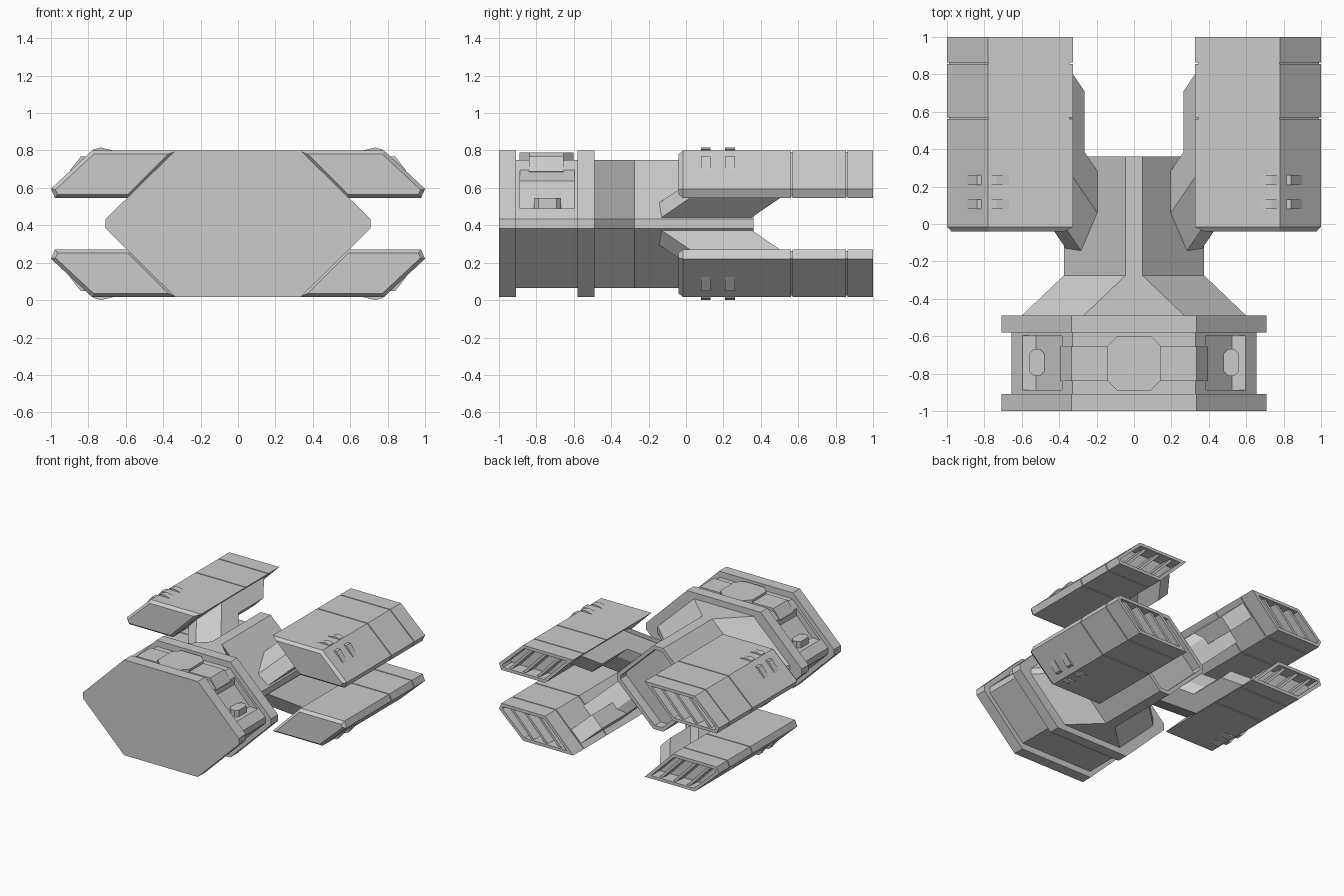
import bpy, math
from mathutils import Vector

if "Cube" in bpy.data.objects:
    bpy.data.objects.remove(bpy.data.objects["Cube"])

ZC = 0.408  # height of the horizontal symmetry plane


def skin(name, rings, sx=1, sz=1):
    """Join rings of 3D points (z relative to ZC) into a capped solid."""
    n = len(rings[0])
    verts = [(x * sx, y, z * sz + ZC) for r in rings for x, y, z in r]
    faces = [list(range(n))[::-1], list(range(len(verts) - n, len(verts)))]
    for k in range(len(rings) - 1):
        for i in range(n):
            j = (i + 1) % n
            faces.append([k * n + i, k * n + j, (k + 1) * n + j, (k + 1) * n + i])
    me = bpy.data.meshes.new(name)
    me.from_pydata(verts, [], faces)
    ob = bpy.data.objects.new(name, me)
    bpy.context.collection.objects.link(ob)
    import bmesh
    bm = bmesh.new()
    bm.from_mesh(me)
    bmesh.ops.recalc_face_normals(bm, faces=bm.faces)
    bm.to_mesh(me)
    bm.free()
    return ob


def inset(pts, d):
    """Offset a convex outline inward by d."""
    n = len(pts)
    P = [Vector(p) for p in pts]
    area = sum(P[i].x * P[(i + 1) % n].y - P[(i + 1) % n].x * P[i].y for i in range(n))
    s = 1 if area > 0 else -1
    nor = []
    for i in range(n):
        e = (P[(i + 1) % n] - P[i]).normalized()
        nor.append(Vector((-e.y, e.x)) * s)
    return [tuple(P[i] + (nor[i - 1] + nor[i]) * d / (1 + nor[i - 1].dot(nor[i])))
            for i in range(n)]


def loft(name, sections, sx=1, sz=1):
    """Sections are (y, [(x, z), ...])."""
    return skin(name, [[(x, y, z) for x, z in pts] for y, pts in sections], sx, sz)


def hexa(top, side, h, e=0.025):
    return [(-top, h), (top, h), (side, e), (side, -e), (top, -h), (-top, -h), (-side, -e), (-side, e)]


def tag(sx, sz):
    return ("right" if sx > 0 else "left") + ("_upper" if sz > 0 else "_lower")


# front hull: core between two flanges
plate = hexa(0.335, 0.708, 0.392)
loft("front_flange", [(-1, plate), (-0.908, plate)])
loft("rear_flange", [(-0.58, plate), (-0.49, plate)])
core = hexa(0.33, 0.655, 0.342)
hull = loft("hull_core", [(-0.99, core), (-0.5, core)])

# tapering neck and long boom with recessed end
boom = hexa(0.045, 0.375, 0.342)
loft("boom", [(-0.5, hexa(0.27, 0.6, 0.342)), (-0.49, hexa(0.27, 0.6, 0.342)),
              (-0.275, boom), (0.36, boom), (0.36, inset(boom, 0.03)), (0.28, inset(boom, 0.03))])

# band and octagonal cap on top of the hull
band = [(-0.395, 0.28), (-0.335, 0.36), (0.335, 0.36), (0.395, 0.28), (0.3, 0.25), (-0.3, 0.25)]
loft("top_band", [(-0.84, band), (-0.655, band)])


def octagon(name, cx, cy, rx, ry, c, z0, z1):
    p = [(rx, ry - c), (rx - c, ry), (c - rx, ry), (-rx, ry - c),
         (-rx, c - ry), (c - rx, -ry), (rx - c, -ry), (rx, c - ry)]
    skin(name, [[(cx + x, cy + y, z) for x, y in p] for z in (z0, z1)])


octagon("top_cap", 0, -0.745, 0.145, 0.145, 0.055, 0.3, 0.38)

# side pockets cut into the upper slopes, each with a knob
for sx in (1, -1):
    side = "right" if sx > 0 else "left"
    p = [(0.385, 0.45), (0.385, 0.228), (0.525, 0.083), (0.6, 0.083), (0.8, 0.083), (0.8, 0.45)]
    cutter = loft(side + "_pocket_cutter", [(-0.887, p), (-0.597, p)], sx)
    cutter.hide_render = True
    cutter.hide_viewport = True
    m = hull.modifiers.new("pocket", "BOOLEAN")
    m.object = cutter
    m.solver = "EXACT"
    octagon(side + "_knob", 0.52 * sx, -0.74, 0.042, 0.072, 0.025, 0.06, 0.137)

# four engine pods with pylons
pod = [(0.325, 0.392), (0.78, 0.392), (1.0, 0.187), (0.978, 0.137), (0.58, 0.137)]
foot = [(0.365, -0.13), (0.285, -0.14), (0.2, 0.065), (0.2, 0.29), (0.25, 0.352), (0.365, 0.352)]
for sx in (1, -1):
    for sz in (1, -1):
        t = tag(sx, sz)
        secs = [(-0.04, inset(pod, 0.02)), (-0.015, pod)]
        for y in (0.565, 0.86):  # panel grooves
            secs += [(y - 0.004, pod), (y - 0.004, inset(pod, 0.008)),
                     (y + 0.004, inset(pod, 0.008)), (y + 0.004, pod)]
        rim = inset(pod, 0.025)
        secs += [(1.0, pod), (1.0, rim), (0.89, rim)]
        loft(t + "_pod", secs, sx, sz)

        # slanted bars inside the exhaust
        for k, x in enumerate((0.43, 0.555, 0.68)):
            bar = [(x, 0.375), (x + 0.045, 0.375), (x + 0.255, 0.155), (x + 0.21, 0.155)]
            loft(f"{t}_exhaust_bar_{k}", [(0.88, bar), (0.98, inset(bar, 0.006))], sx, sz)

        # swept pylon and the mounting pad on the pod's inner face
        def swept(pts, a, b):
            return [[(x + d, y + 1.47 * d, 0.40 - x + d) for x, y in pts] for d in (a, b)]
        skin(t + "_pylon", swept(foot, -0.015, 0.17), sx, sz)
        pad = [(0.2, 0.1), (0.2, 0.615), (0.29, 0.615), (0.29, 0.1)]
        skin(t + "_pylon_pad", swept(pad, 0.065, 0.17), sx, sz)

        # small wedge vents on top and slope
        flat = [(0.66, 0.39), (0.735, 0.408), (0.775, 0.396), (0.765, 0.375)]
        slope = [(0.81, 0.36), (0.84, 0.36), (0.9, 0.284), (0.865, 0.28)]
        for k, y in enumerate((0.105, 0.235)):
            for n, w in (("top", flat), ("slope", slope)):
                loft(f"{t}_{n}_vent_{k}", [(y - 0.026, w), (y + 0.026, w)], sx, sz)
